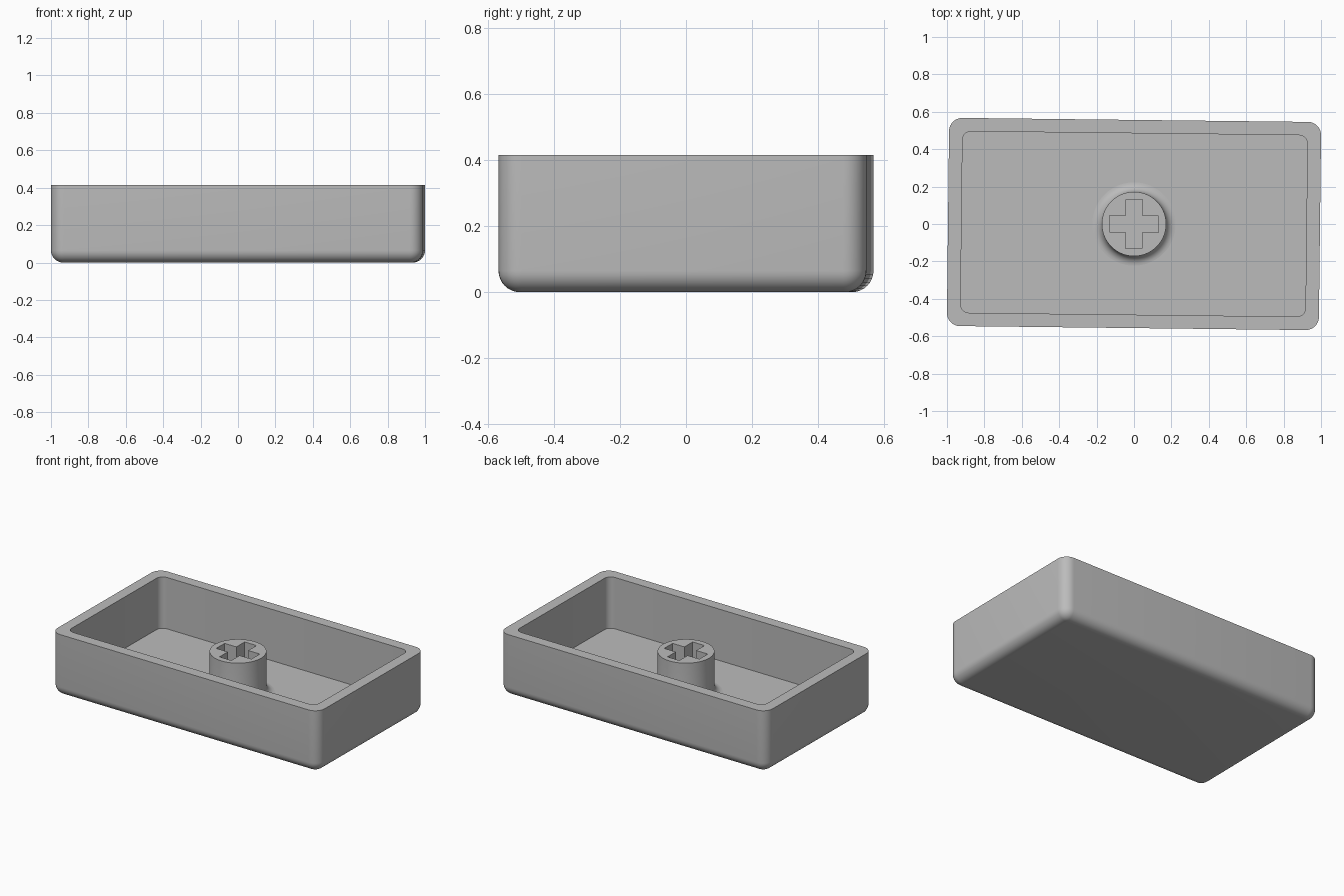
import bpy, bmesh, math

if "Cube" in bpy.data.objects:
    bpy.data.objects.remove(bpy.data.objects["Cube"])

HEIGHT, FLOOR, STEM_TOP = 0.415, 0.072, 0.345
TURN = -0.0115          # slight twist of the whole cap about z
SEG = 8                 # segments per quarter round

grey = bpy.data.materials.new("grey plastic")
grey.diffuse_color = (0.5, 0.5, 0.5, 1)
grey.use_nodes = True
grey.node_tree.nodes["Principled BSDF"].inputs["Base Color"].default_value = grey.diffuse_color


def rounded_rect(hw, hh, r, z):
    """Points of a rounded rectangle at height z."""
    pts = []
    for k, (sx, sy) in enumerate([(1, 1), (-1, 1), (-1, -1), (1, -1)]):
        for i in range(SEG + 1):
            a = (k + i / SEG) * math.pi / 2
            pts.append((sx * (hw - r) + r * math.cos(a),
                        sy * (hh - r) + r * math.sin(a), z))
    return pts


def circle(r, z, n=64):
    return [(r * math.cos(2 * math.pi * i / n),
             r * math.sin(2 * math.pi * i / n), z) for i in range(n)]


def loft(name, loops):
    """Skin a stack of equal-length loops and cap both ends."""
    bm = bmesh.new()
    rings = [[bm.verts.new(p) for p in loop] for loop in loops]
    n = len(rings[0])
    for a, b in zip(rings, rings[1:]):
        for i in range(n):
            j = (i + 1) % n
            bm.faces.new((a[i], a[j], b[j], b[i]))
    bm.faces.new(rings[0][::-1])
    bm.faces.new(rings[-1])
    bmesh.ops.recalc_face_normals(bm, faces=bm.faces)
    mesh = bpy.data.meshes.new(name)
    bm.to_mesh(mesh)
    bm.free()
    mesh.materials.append(grey)
    obj = bpy.data.objects.new(name, mesh)
    bpy.context.collection.objects.link(obj)
    obj.rotation_euler.z = TURN
    return obj


def activate(obj):
    bpy.ops.object.select_all(action='DESELECT')
    obj.select_set(True)
    bpy.context.view_layer.objects.active = obj


# Hollow shell: rounded bottom edge, straight walls, flat rim, flat inner floor
W, D, CORNER, EDGE = 0.9944, 0.5564, 0.07, 0.065
loops = []
for i in range(SEG + 1):
    a = i / SEG * math.pi / 2
    inset = EDGE * (1 - math.sin(a))
    loops.append(rounded_rect(W - inset, D - inset, CORNER - inset,
                              EDGE * (1 - math.cos(a))))
loops.append(rounded_rect(W, D, CORNER, HEIGHT))
loops.append(rounded_rect(0.922, 0.485, 0.045, HEIGHT))
loops.append(rounded_rect(0.922, 0.485, 0.045, FLOOR))
shell = loft("shell", loops)

# Round stem with a filleted foot
R, FILLET = 0.172, 0.051
loops = [circle(R + FILLET, FLOOR - 0.002)]
for i in range(SEG + 1):
    a = i / SEG * math.pi / 2
    loops.append(circle(R + FILLET * (1 - math.sin(a)),
                        FLOOR + FILLET * (1 - math.cos(a))))
loops.append(circle(R, STEM_TOP))
stem = loft("stem", loops)

# Cross-shaped socket cut down to the floor
L, T = 0.131, 0.044
cross = [(L, -T), (L, T), (T, T), (T, L), (-T, L), (-T, T),
         (-L, T), (-L, -T), (-T, -T), (-T, -L), (T, -L), (T, -T)]
cutter = loft("socket_cutter", [[(x, y, z) for x, y in cross]
                                for z in (FLOOR - 0.03, STEM_TOP + 0.05)])
cutter.hide_render = True
cut = stem.modifiers.new("socket", 'BOOLEAN')
cut.operation = 'DIFFERENCE'
cut.solver = 'EXACT'
cut.object = cutter
activate(stem)
bpy.ops.object.modifier_apply(modifier=cut.name)
bpy.data.objects.remove(cutter)

# Smooth rounds, crisp edges
for obj in (shell, stem):
    activate(obj)
    bpy.ops.object.shade_smooth_by_angle(angle=math.radians(30))
